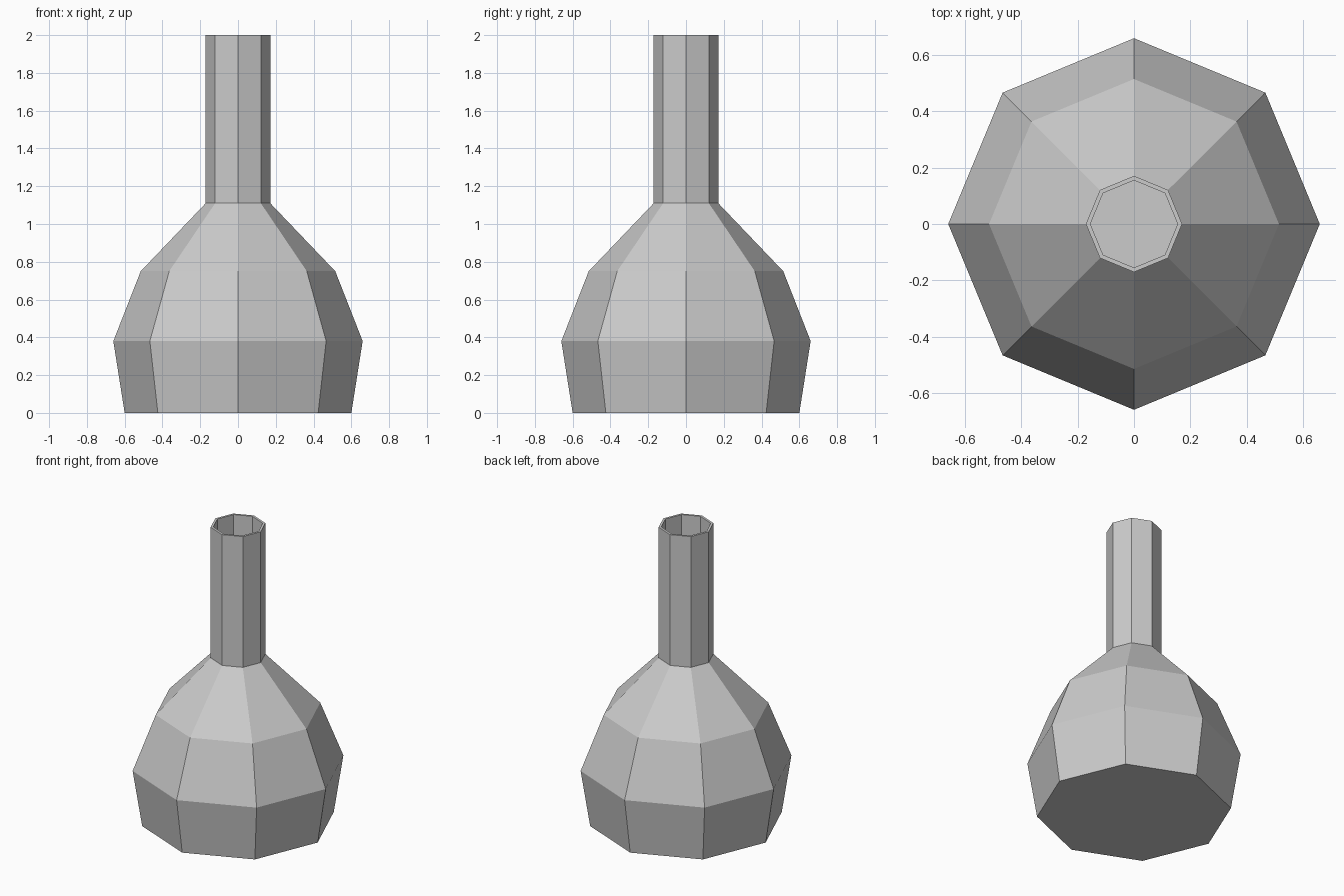
import bpy, bmesh
from math import cos, sin, tau

if "Cube" in bpy.data.objects:
    bpy.data.objects.remove(bpy.data.objects["Cube"])

SIDES = 8
WALL = 0.016
# Outer profile (radius, height), base to lip
outer = [(0.60, 0), (0.66, 0.38), (0.515, 0.75), (0.171, 1.11), (0.171, 2.0)]
# Inner profile, lip back down to the inside floor
inner = [(r - WALL, z) for r, z in reversed(outer)]
inner[-1] = (0.60 - WALL, WALL)

bm = bmesh.new()
rings = [[bm.verts.new((r * cos(tau * i / SIDES), r * sin(tau * i / SIDES), z))
          for i in range(SIDES)] for r, z in outer + inner]

# Walls between successive rings
for a, b in zip(rings, rings[1:]):
    for i in range(SIDES):
        j = (i + 1) % SIDES
        bm.faces.new((a[i], a[j], b[j], b[i]))

# Underside and inside floor
bm.faces.new(list(reversed(rings[0])))
bm.faces.new(rings[-1])
bmesh.ops.recalc_face_normals(bm, faces=bm.faces[:])

mesh = bpy.data.meshes.new("bottle")
bm.to_mesh(mesh)
bm.free()
bpy.context.collection.objects.link(bpy.data.objects.new("bottle", mesh))
